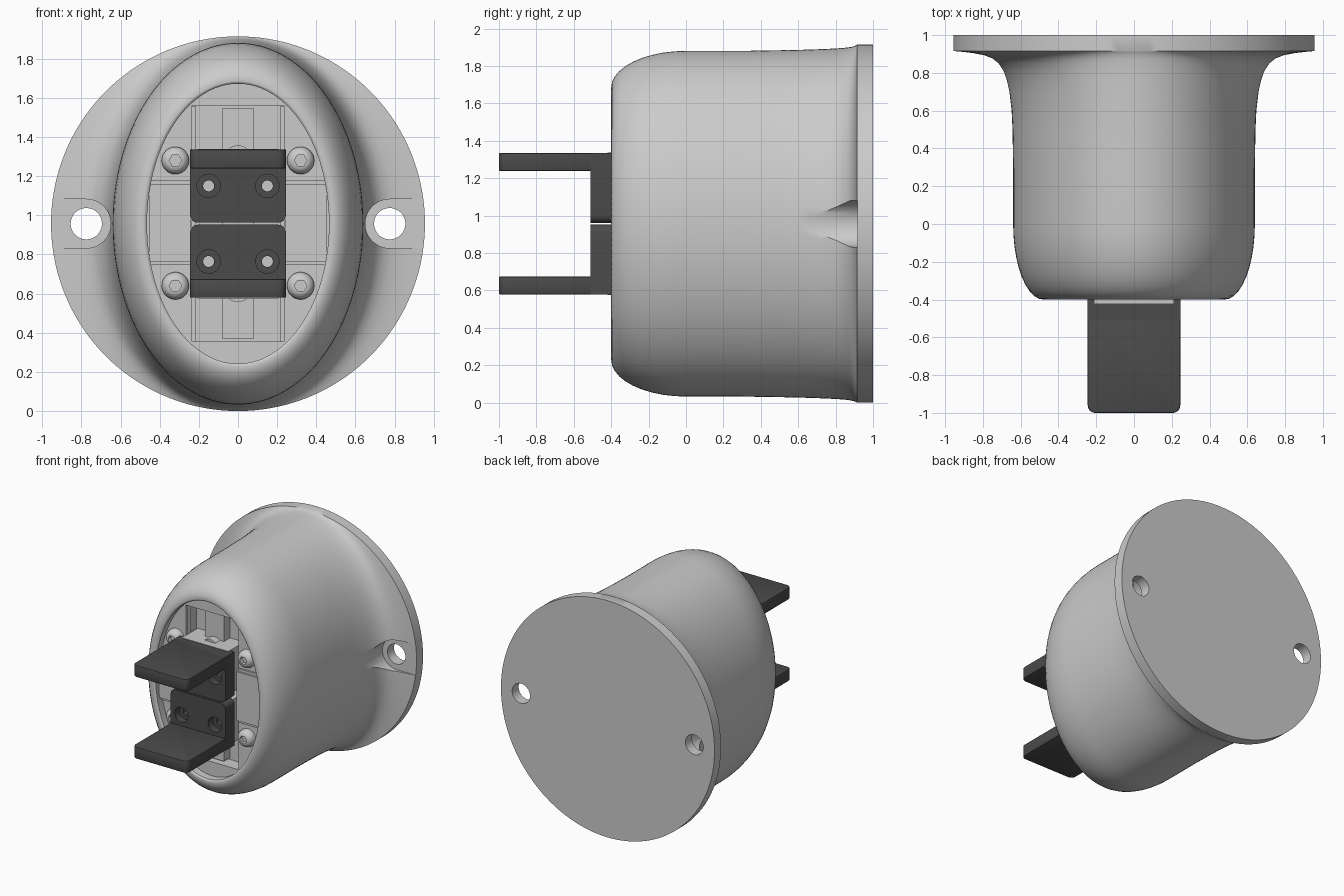
import bpy, bmesh
from math import sin, cos, pi, sqrt

if "Cube" in bpy.data.objects:
    bpy.data.objects.remove(bpy.data.objects["Cube"])

CZ = 0.957  # height of the main axis
dark = bpy.data.materials.new("dark_grey")
dark.diffuse_color = (0.07, 0.07, 0.07, 1)
dark.use_nodes = True
dark.node_tree.nodes["Principled BSDF"].inputs["Base Color"].default_value = dark.diffuse_color


def finish(name, bm, mat=None):
    bmesh.ops.recalc_face_normals(bm, faces=bm.faces[:])
    me = bpy.data.meshes.new(name)
    bm.to_mesh(me)
    bm.free()
    ob = bpy.data.objects.new(name, me)
    bpy.context.collection.objects.link(ob)
    if mat:
        me.materials.append(mat)
    return ob


def loft(name, sections, cx=0, cz=CZ, n=32, mat=None):
    """Closed loft along y through ellipses (rx, rz, y)."""
    bm = bmesh.new()
    rings = [[bm.verts.new((cx + rx * cos(2 * pi * i / n), y, cz + rz * sin(2 * pi * i / n)))
              for i in range(n)] for rx, rz, y in sections]
    for a, b in zip(rings, rings[1:]):
        for i in range(n):
            j = (i + 1) % n
            bm.faces.new((a[i], a[j], b[j], b[i]))
    bm.faces.new(rings[0])
    bm.faces.new(rings[-1])
    return finish(name, bm, mat)


def cyl(name, r, y0, y1, cx, cz, n=32):
    return loft(name, [(r, r, y0), (r, r, y1)], cx, cz, n)


def prism(name, pts, axis, lo, hi, mat=None):
    """Extrude an outline: axis y uses (x, z) points, axis z uses (x, y)."""
    bm = bmesh.new()
    put = (lambda p, h: (p[0], h, p[1])) if axis == 'y' else (lambda p, h: (p[0], p[1], h))
    a, b = ([bm.verts.new(put(p, h)) for p in pts] for h in (lo, hi))
    for i in range(len(pts)):
        j = (i + 1) % len(pts)
        bm.faces.new((a[i], a[j], b[j], b[i]))
    bm.faces.new(a)
    bm.faces.new(b)
    return finish(name, bm, mat)


def box(name, x0, x1, y0, y1, z0, z1, mat=None):
    return prism(name, [(x0, z0), (x1, z0), (x1, z1), (x0, z1)], 'y', y0, y1, mat)


def tongue(w, tip, root, r):
    """Outline of half width w with two rounded corners at the tip end."""
    s = 1 if root > tip else -1
    arc = [(k * pi / 12) for k in range(7)]
    left = [(-w + r - r * cos(t), tip + s * (r - r * sin(t))) for t in arc]
    return left + [(-x, v) for x, v in reversed(left)] + [(w, root), (-w, root)]


def apply_mods(ob):
    dg = bpy.context.evaluated_depsgraph_get()
    me = bpy.data.meshes.new_from_object(ob.evaluated_get(dg))
    ob.modifiers.clear()
    ob.data = me


def cut(ob, cutters):
    for c in cutters:
        c.hide_render = True
        m = ob.modifiers.new("cut", 'BOOLEAN')
        m.operation, m.solver, m.object = 'DIFFERENCE', 'EXACT', c
    apply_mods(ob)
    for c in cutters:
        bpy.data.objects.remove(c)


# housing: recessed front, rounded nose, elliptical barrel flaring into a round flange
sections = [(0.465, 0.715, -0.33), (0.465, 0.715, -0.39), (0.475, 0.722, -0.398)]
for k in range(11):
    t = k / 10 * pi / 2
    sections.append((0.48 + 0.16 * sin(t), 0.727 + 0.197 * sin(t), -0.4 + 0.4 * (1 - cos(t))))
flare = [(0.3, 0), (0.5, .01), (0.6, .025), (0.7, .065), (0.76, .11), (0.81, .17), (0.85, .26),
         (0.875, .36), (0.893, .5), (0.904, .68), (0.911, .86), (0.915, 1)]
for y, w in flare:
    sections.append((0.64 + 0.315 * w, 0.924 + 0.033 * sqrt(w), y))
sections.append((0.955, 0.957, 1.0))
housing = loft("housing", sections, n=144)

# bolt holes with flat seats, and the guide channel
cutters = [box("channel_cut", -0.235, 0.235, -0.6, -0.22, 0.355, 1.56)]
for s in (-1, 1):
    arc = [(s * (0.775 - 0.125 * sin(k * pi / 24)), CZ + 0.125 * cos(k * pi / 24)) for k in range(25)]
    seat = [(s * 1.1, CZ + 0.125)] + arc + [(s * 1.1, CZ - 0.125)]
    cutters.append(prism("seat_cut", seat, 'y', 0.3, 0.917))
    cutters.append(cyl("hole_cut", 0.08, 0.8, 1.1, s * 0.775, CZ, 48))
cut(housing, cutters)

# channel rails and raised side pads
box("centre_rail", -0.083, 0.083, -0.30, -0.2, 0.37, 1.545)
for s, side in ((-1, "left"), (1, "right")):
    x0, x1 = sorted((s * 0.218, s * 0.24))
    box(side + "_rail", x0, x1, -0.30, -0.2, 0.356, 1.559)
    x0, x1 = sorted((s * 0.24, s * 0.455))
    box(side + "_pad", x0, x1, -0.36, -0.32, 0.765, 1.16)
    box(side + "_pad_step", x0, x1, -0.345, -0.32, 0.745, 1.18)

# four button-head screws
for x in (-0.32, 0.32):
    for z in (0.64, 1.28):
        prof = [(.07, -.32), (.07, -.35), (.064, -.367), (.053, -.382), (.038, -.391)]
        screw = loft("screw", [(r, r, y) for r, y in prof], x, z, 32)
        cut(screw, [cyl("socket_cut", 0.032, -0.45, -0.36, x, z, 6)])

# two jaws, mirrored about the middle
for s, side in ((-1, "lower"), (1, "upper")):
    at = lambda d: CZ + s * d
    box(side + "_carriage", -0.208, 0.208, -0.42, -0.22, *sorted((at(0.03), at(0.381))))
    cyl(side + "_drive_end", 0.075, -0.36, -0.22, 0, at(0.325))
    plate = prism(side + "_jaw_plate", tongue(0.245, at(0.005), at(0.378), 0.04), 'y', -0.51, -0.392, dark)
    holes = []
    for x in (-0.15, 0.15):
        holes.append(loft("bore_cut", [(.06, .06, -.6), (.06, .06, -.45), (.028, .028, -.45),
                                       (.028, .028, -.3)], x, at(0.193)))
    cut(plate, holes)
    finger = prism(side + "_finger", tongue(0.245, -1.0, -0.46, 0.04), 'z',
                   *sorted((at(0.282), at(0.378))), dark)
    m = finger.modifiers.new("edge", 'BEVEL')
    m.width, m.segments, m.limit_method, m.angle_limit = 0.007, 2, 'ANGLE', 0.7
    apply_mods(finger)

# smooth shading with sharp edges kept
for ob in bpy.context.collection.objects:
    ob.select_set(True)
    bpy.context.view_layer.objects.active = ob
bpy.ops.object.shade_smooth_by_angle(angle=0.6)
